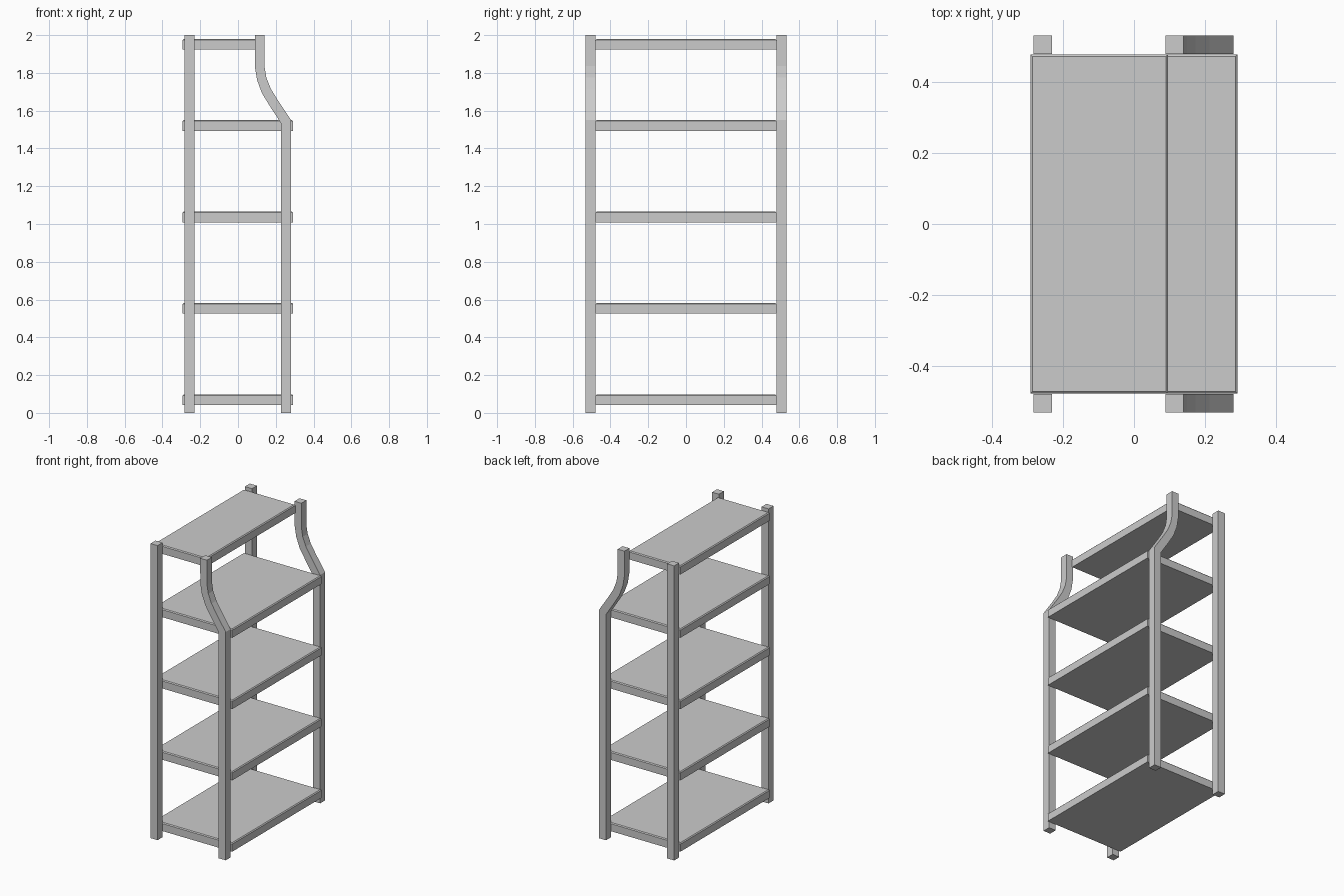
import bpy, bmesh

if "Cube" in bpy.data.objects:
    bpy.data.objects.remove(bpy.data.objects["Cube"])

POST = 0.053          # post thickness
Y_IN, Y_OUT = 0.48, 0.533


def finish(bm, name):
    bmesh.ops.recalc_face_normals(bm, faces=bm.faces)
    me = bpy.data.meshes.new(name)
    bm.to_mesh(me)
    bm.free()
    ob = bpy.data.objects.new(name, me)
    bpy.context.collection.objects.link(ob)
    return ob


def post(name, rows, side):
    """Square post lofted through rows of (x_left, z_left, x_right, z_right)."""
    bm = bmesh.new()
    rings = []
    for xl, zl, xr, zr in rows:
        rings.append([bm.verts.new((x, side * y, z)) for x, y, z in
                      ((xl, Y_IN, zl), (xr, Y_IN, zr), (xr, Y_OUT, zr), (xl, Y_OUT, zl))])
    for a, b in zip(rings, rings[1:]):
        for i in range(4):
            j = (i + 1) % 4
            bm.faces.new((a[i], a[j], b[j], b[i]))
    bm.faces.new(rings[0])
    bm.faces.new(rings[-1])
    return finish(bm, name)


def shelf(name, x0, x1, z0, z1, half_y=0.479):
    """Board with a small chamfer around its upper edges."""
    bm = bmesh.new()
    bmesh.ops.create_cube(bm, size=1)
    for v in bm.verts:
        v.co = (x1 if v.co.x > 0 else x0,
                half_y if v.co.y > 0 else -half_y,
                z1 if v.co.z > 0 else z0)
    top = [e for e in bm.edges if all(v.co.z > z1 - 1e-4 for v in e.verts)]
    bmesh.ops.bevel(bm, geom=top, offset=0.006, segments=1, affect='EDGES')
    return finish(bm, name)


# Straight rear posts and front posts that curve back near the top
straight = [(-0.284, 0, -0.284 + POST, 0), (-0.284, 2, -0.284 + POST, 2)]
curved = [
    (0.228, 0.000, 0.281, 0.000),
    (0.228, 1.533, 0.281, 1.550),
    (0.170, 1.622, 0.213, 1.652),
    (0.127, 1.692, 0.174, 1.715),
    (0.101, 1.762, 0.150, 1.775),
    (0.090, 1.830, 0.140, 1.836),
    (0.089, 2.000, 0.140, 2.000),
]
for side, label in ((-1, "near"), (1, "far")):
    post(f"straight_post_{label}", straight, side)
    post(f"curved_post_{label}", curved, side)

# Four full-depth shelves and the shallower top shelf
for i in range(4):
    z = 0.041 + 0.484 * i
    shelf(f"shelf_{i + 1}", -0.293, 0.292, z, z + 0.057)
shelf("top_shelf", -0.293, 0.096, 1.923, 1.98)
